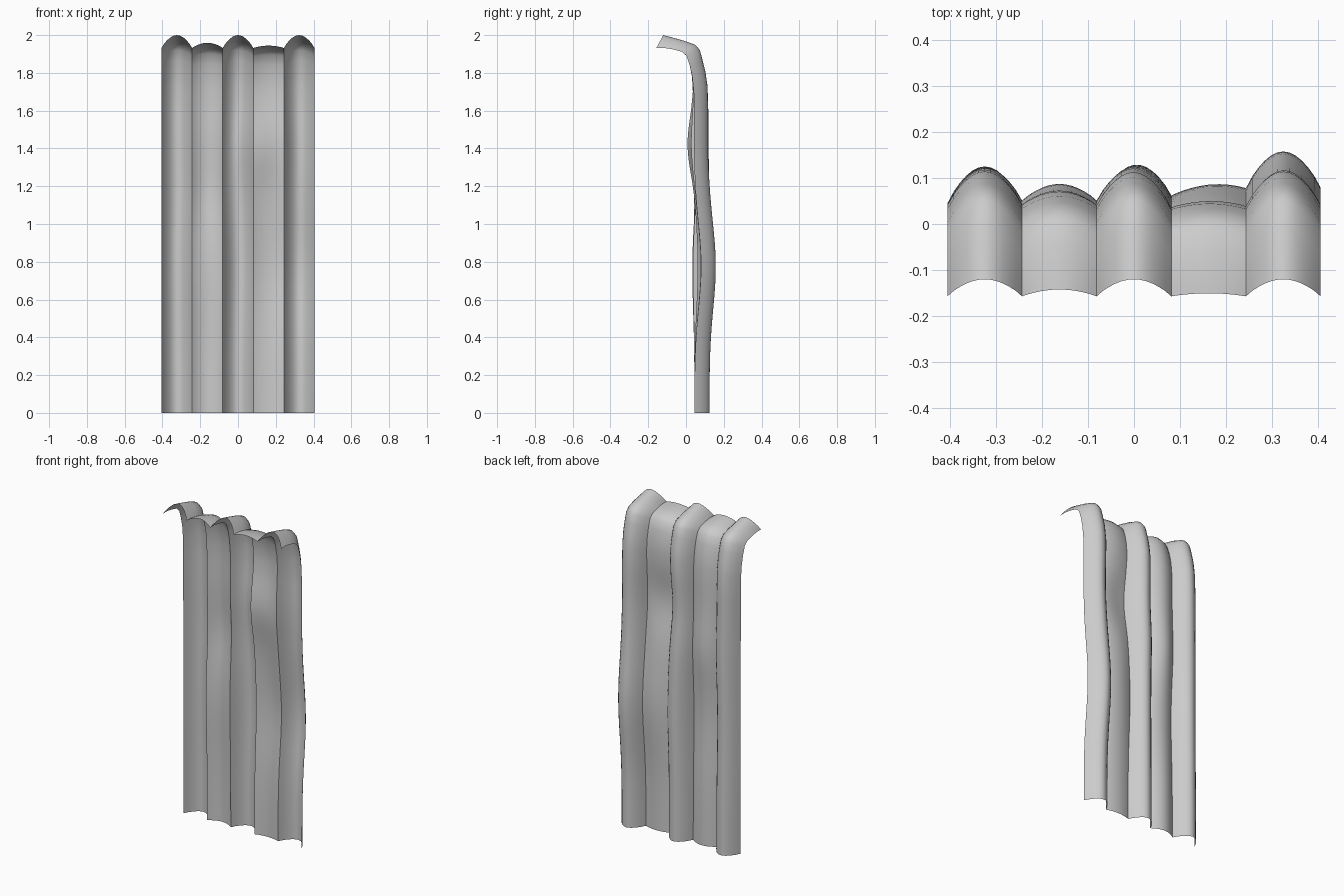
import bpy, math

if "Cube" in bpy.data.objects:
    bpy.data.objects.remove(bpy.data.objects["Cube"])

# side profile (y, z) along a fold valley and along a fold crest
VALLEY = [(0.045, 0.0), (0.042, 1.60), (0.041, 1.70), (0.033, 1.78), (0.02, 1.84), (0.003, 1.89),
          (-0.022, 1.912), (-0.07, 1.925), (-0.115, 1.932), (-0.157, 1.932)]
CREST = [(0.125, 0.0), (0.118, 1.60), (0.114, 1.73), (0.102, 1.81), (0.088, 1.865), (0.074, 1.92),
         (0.05, 1.948), (0.0, 1.967), (-0.06, 1.984), (-0.12, 2.0)]
FOLDS = [1.0, 0.4, 1.0, 0.18, 1.0]      # height of each fold, left to right
HALF, PER_FOLD, BODY = 0.405, 12, 32
WIDTH = 2 * HALF / len(FOLDS)


def gauss(v, centre, spread):
    return math.exp(-((v - centre) / spread) ** 2)


# gentle bulges and dents in the hanging cloth
def sway(x, z):
    t = min(max((x + 0.15) / 0.45, 0), 1)
    return (0.036 * t * t * (3 - 2 * t) * gauss(z, 0.78, 0.32)
            - 0.038 * gauss(x, 0.12, 0.13) * gauss(z, 1.42, 0.2)
            - 0.014 * gauss(x, -0.17, 0.13) * gauss(z, 0.75, 0.3)
            + 0.015 * gauss(x, -0.16, 0.12) * gauss(z, 1.2, 0.2))


def lerp(a, b, t):
    return tuple(p + (q - p) * t for p, q in zip(a, b))


# subdivide the long straight part of a profile
def rows(profile):
    body = [lerp(profile[0], profile[1], i / BODY) for i in range(BODY)]
    return body + profile[1:]


verts, faces = [], []
cols = len(FOLDS) * PER_FOLD + 1
for low, high in zip(rows(VALLEY), rows(CREST)):
    for c in range(cols):
        fold = min(c // PER_FOLD, len(FOLDS) - 1)
        t = c / PER_FOLD - fold
        wave = FOLDS[fold] * max(math.sin(math.pi * t), 0) ** 0.85
        x = -HALF + c * WIDTH / PER_FOLD
        y, z = lerp(low, high, wave)
        verts.append((x, y + sway(x, z), z))
n_rows = len(verts) // cols
for r in range(n_rows - 1):
    for c in range(cols - 1):
        a = r * cols + c
        faces.append((a, a + 1, a + cols + 1, a + cols))

# pleated hanging sheet with a curled-over top
mesh = bpy.data.meshes.new("curtain")
mesh.from_pydata(verts, [], faces)
curtain = bpy.data.objects.new("curtain", mesh)
bpy.context.collection.objects.link(curtain)
bpy.context.view_layer.objects.active = curtain
curtain.select_set(True)
bpy.ops.object.shade_smooth_by_angle(angle=math.radians(40))
